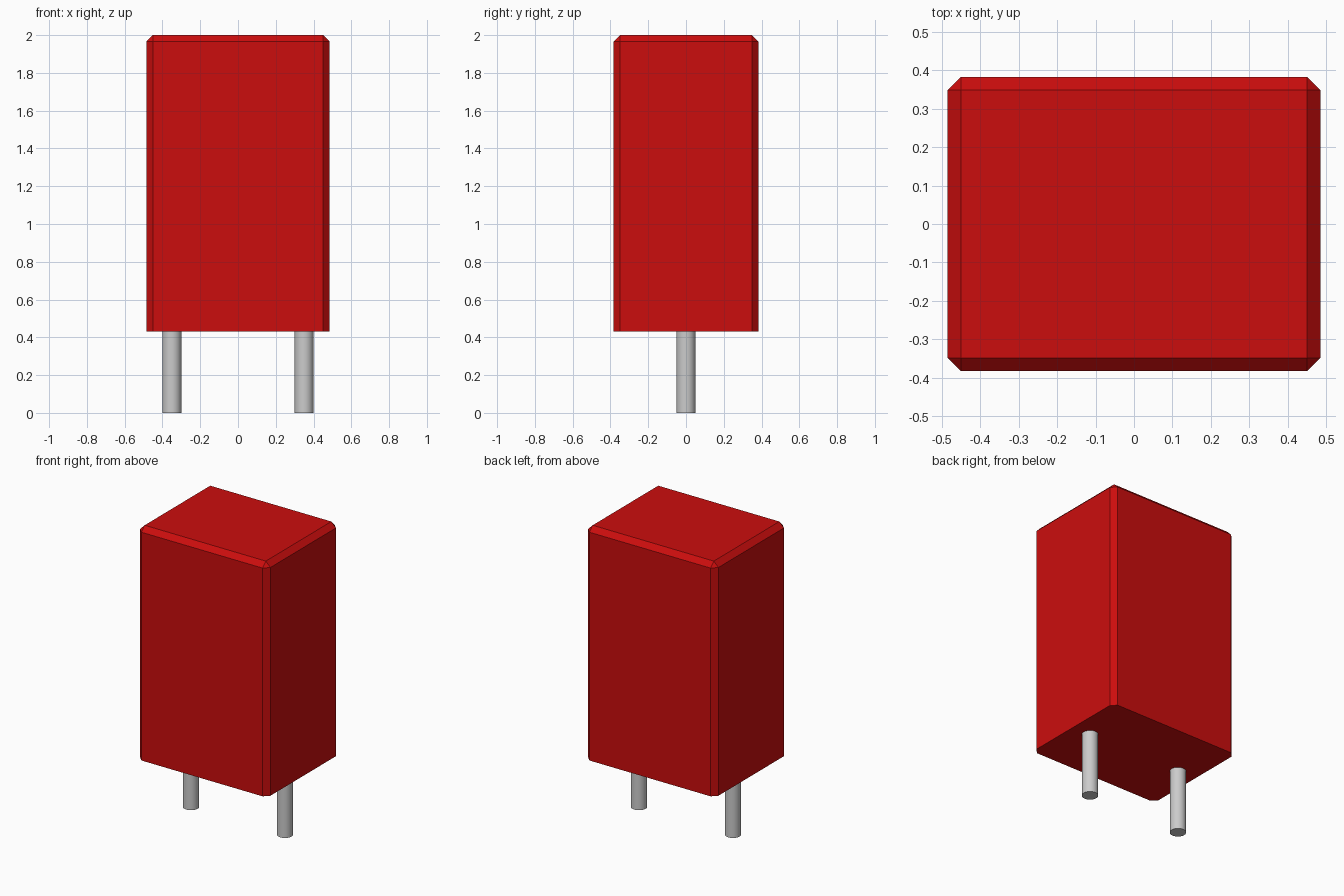
import bpy, bmesh, math
from mathutils import Matrix

cube = bpy.data.objects.get("Cube")
if cube:
    bpy.data.objects.remove(cube, do_unlink=True)


def make_material(name, color):
    mat = bpy.data.materials.new(name)
    mat.use_nodes = True
    mat.diffuse_color = color
    mat.node_tree.nodes["Principled BSDF"].inputs["Base Color"].default_value = color
    return mat


def add_object(name, bm, mat):
    mesh = bpy.data.meshes.new(name)
    bm.to_mesh(mesh)
    bm.free()
    mesh.materials.append(mat)
    obj = bpy.data.objects.new(name, mesh)
    bpy.context.collection.objects.link(obj)
    return obj


red = make_material("red plastic", (0.6, 0.004, 0.004, 1))
metal = make_material("grey metal", (0.6, 0.6, 0.6, 1))

WIDTH, DEPTH, BOTTOM, TOP = 0.97, 0.765, 0.43, 2.0
CHAMFER = 0.034
PIN_X, PIN_RADIUS = 0.35, 0.05

# Body: box with chamfered sides and top, sharp bottom rim
bm = bmesh.new()
height = TOP - BOTTOM
bmesh.ops.create_cube(bm, size=1, matrix=Matrix.Translation((0, 0, BOTTOM + height / 2))
                      @ Matrix.Diagonal((WIDTH, DEPTH, height, 1)))
edges = [e for e in bm.edges if max(v.co.z for v in e.verts) > BOTTOM + height / 2]
bmesh.ops.bevel(bm, geom=edges, offset=CHAMFER, offset_type='OFFSET',
                segments=1, profile=0.5, affect='EDGES')
add_object("body", bm, red)

# Pins: round leads reaching slightly into the body
for side, name in ((1, "left_pin"), (-1, "right_pin")):
    bm = bmesh.new()
    length = BOTTOM + 0.02
    bmesh.ops.create_cone(bm, cap_ends=True, segments=32, radius1=PIN_RADIUS,
                          radius2=PIN_RADIUS, depth=length,
                          matrix=Matrix.Translation((side * PIN_X, 0, length / 2)))
    pin = add_object(name, bm, metal)
    bpy.ops.object.select_all(action='DESELECT')
    pin.select_set(True)
    bpy.context.view_layer.objects.active = pin
    bpy.ops.object.shade_smooth_by_angle(angle=math.radians(30))
